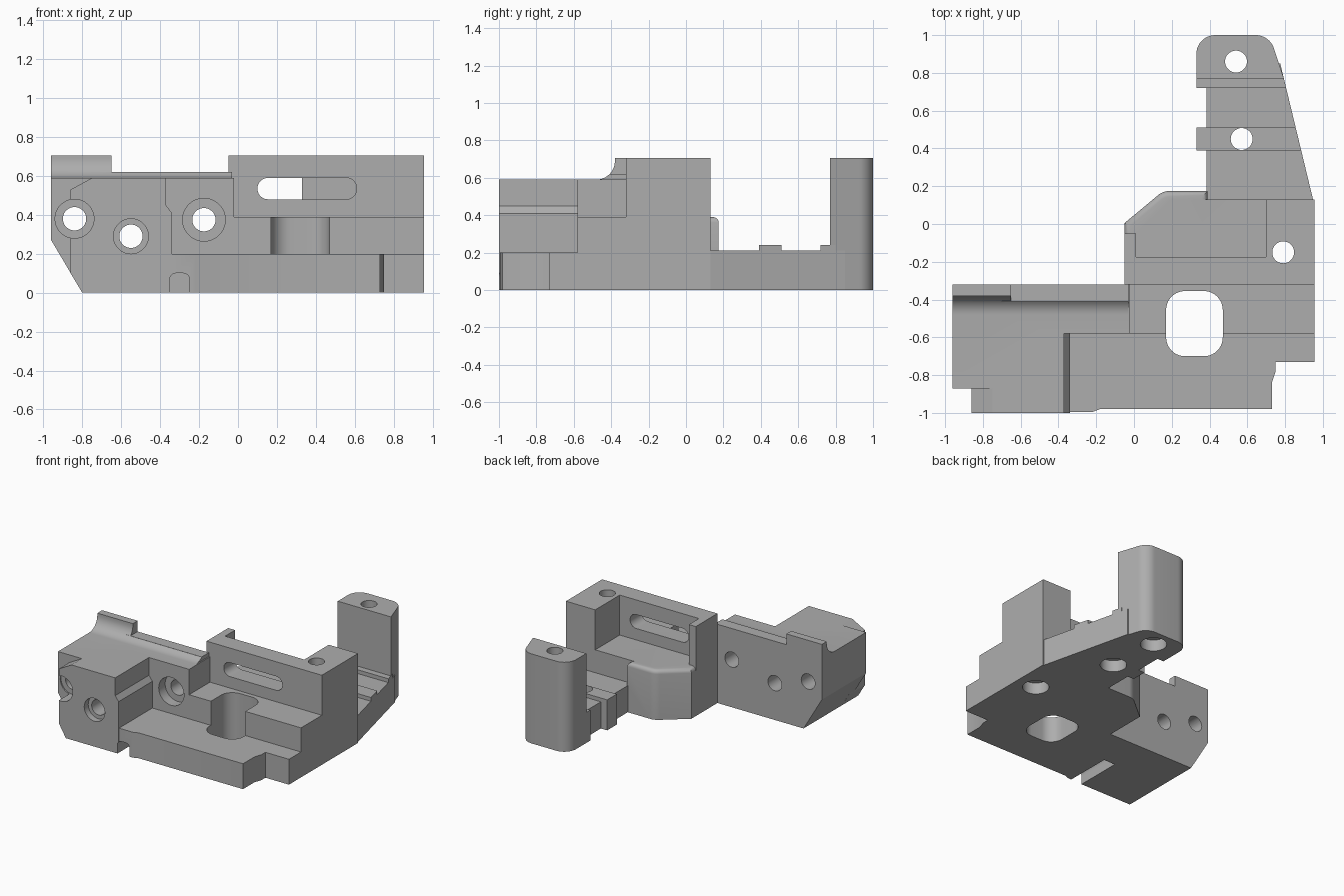
import bpy, bmesh, math
from mathutils import Vector

if "Cube" in bpy.data.objects:
    bpy.data.objects.remove(bpy.data.objects["Cube"], do_unlink=True)

grey = bpy.data.materials.new("machined grey")
grey.use_nodes = True
colour = (0.42, 0.42, 0.42, 1)
grey.diffuse_color = colour
grey.node_tree.nodes["Principled BSDF"].inputs["Base Color"].default_value = colour

# Maps a profile point and a depth to 3D for each extrusion axis
PLACE = {"x": lambda u, v, d: (d, u, v),
         "y": lambda u, v, d: (u, d, v),
         "z": lambda u, v, d: (u, v, d)}


def prism(name, profile, axis, start, end, round_top=0):
    bm = bmesh.new()
    place = PLACE[axis]
    low = [bm.verts.new(place(u, v, start)) for u, v in profile]
    high = [bm.verts.new(place(u, v, end)) for u, v in profile]
    bm.faces.new(low)
    top = bm.faces.new(high)
    for i in range(len(low)):
        j = (i + 1) % len(low)
        bm.faces.new((low[i], low[j], high[j], high[i]))
    bmesh.ops.recalc_face_normals(bm, faces=bm.faces)
    if round_top:
        bmesh.ops.bevel(bm, geom=list(top.edges), offset=round_top, segments=5,
                        profile=0.5, affect="EDGES")
    mesh = bpy.data.meshes.new(name)
    bm.to_mesh(mesh)
    bm.free()
    mesh.materials.append(grey)
    obj = bpy.data.objects.new(name, mesh)
    bpy.context.scene.collection.objects.link(obj)
    return obj


def rect(u0, v0, u1, v1):
    return [(u0, v0), (u1, v0), (u1, v1), (u0, v1)]


def arc(u, v, r, a0, a1, n=10):
    return [(u + r * math.cos(math.radians(a0 + (a1 - a0) * i / n)),
             v + r * math.sin(math.radians(a0 + (a1 - a0) * i / n))) for i in range(n + 1)]


def circle(u, v, r):
    return arc(u, v, r, 0, 360, 36)[:-1]


def rounded(u0, v0, u1, v1, r):
    return (arc(u1 - r, v1 - r, r, 0, 90) + arc(u0 + r, v1 - r, r, 90, 180)
            + arc(u0 + r, v0 + r, r, 180, 270) + arc(u1 - r, v0 + r, r, 270, 360))


def combine(body, tool, operation):
    tool.hide_render = True
    mod = body.modifiers.new("cut", "BOOLEAN")
    mod.operation, mod.solver, mod.object = operation, "EXACT", tool
    bpy.context.view_layer.update()
    graph = bpy.context.evaluated_depsgraph_get()
    mesh = bpy.data.meshes.new_from_object(body.evaluated_get(graph))
    body.modifiers.clear()
    body.data = mesh
    bpy.data.objects.remove(tool, do_unlink=True)


# Base slab with stepped front corner
body = prism("bracket_body", [(-0.4, -0.995), (-0.22, -0.995), (-0.18, -0.98), (0.73, -0.98),
             (0.73, -0.84), (0.75, -0.78), (0.75, -0.73), (0.955, -0.73),
             (0.955, -0.2), (0, -0.2), (0, -0.32), (-0.4, -0.32)], "z", 0, 0.2)

# Clamp block, full width at the rear and chamfered at the front
side = [(-0.8, 0), (-0.34, 0), (-0.34, 0.41), (-0.37, 0.45), (-0.37, 0.59)]
solids = [
    prism("clamp_rear", side + [(-0.96, 0.59), (-0.96, 0.27)], "y", -0.87, -0.32),
    prism("clamp_front", side + [(-0.75, 0.59), (-0.86, 0.53), (-0.86, 0.1)], "y", -1, -0.8),
    prism("clamp_bridge", rect(-0.45, -0.58, -0.02, -0.32), "z", 0, 0.59),
]

# Curved rear lip, tall on one end and low along the rest
curve = arc(-0.48, 0.69, 0.1, -90, 0)
low_curve = [p for p in curve if p[1] < 0.62] + [(-0.41, 0.62)]
solids += [
    prism("tall_lip", [(-0.32, 0.5), (-0.48, 0.5)] + curve + [(-0.38, 0.705), (-0.32, 0.705)],
          "x", -0.96, -0.65),
    prism("low_lip", [(-0.32, 0.5), (-0.48, 0.5)] + low_curve + [(-0.32, 0.62)],
          "x", -0.7, -0.03),
]

# Stepped housing with a walled pocket open to the rear
solids += [
    prism("housing_step", rect(-0.03, -0.58, 0.955, -0.2), "z", 0, 0.39),
    prism("pocket_floor", [(-0.05, -0.25), (0.39, -0.25), (0.39, 0.175)]
          + arc(0.19, 0.075, 0.1, 90, 135) + [(-0.05, 0.005)], "z", 0, 0.39, 0.03),
    prism("housing_floor", rect(0.2, -0.3, 0.955, 0.13), "z", 0, 0.39),
    prism("housing_walls", [(-0.05, -0.32), (0.955, -0.32), (0.955, 0.13), (0.7, 0.13),
          (0.7, -0.175), (0.01, -0.175), (0.01, -0.05), (-0.05, -0.05)], "z", 0, 0.705),
]


# Tapered arm, its cross ribs and the end post
def edge(y):
    return 0.955 - (y - 0.1) * 0.241


def arm_part(name, x, y0, y1, height):
    return prism(name, [(x, y0), (edge(y0), y0), (edge(y1), y1), (x, y1)], "z", 0, height)


solids += [
    arm_part("arm", 0.385, 0.1, 0.85, 0.21),
    arm_part("middle_rib", 0.33, 0.39, 0.51, 0.24),
    arm_part("post_rib", 0.33, 0.72, 0.8, 0.24),
    prism("end_post", [(0.33, 0.77), (edge(0.77), 0.77)] + arc(0.645, 0.9, 0.1, 14, 90)
          + arc(0.43, 0.9, 0.1, 90, 180), "z", 0, 0.705),
]
for part in solids:
    combine(body, part, "UNION")

# Window, slot and groove
cutters = [
    prism("window", rounded(0.17, -0.7, 0.47, -0.355, 0.1), "z", -0.1, 0.5),
    prism("wall_slot", rounded(0.1, 0.48, 0.61, 0.59, 0.054), "y", -0.4, -0.1),
    prism("under_groove", [(-0.35, -0.1), (-0.25, -0.1)] + arc(-0.28, 0.07, 0.03, 0, 90, 5)
          + arc(-0.32, 0.07, 0.03, 90, 180, 5), "y", -1.1, -0.63),
]

# Horizontal bolt holes with counterbores: x, z, wide radius, wide depth
for x, z, r, depth in [(-0.84, 0.38, 0.1, -0.86), (-0.55, 0.29, 0.09, -0.95),
                       (-0.175, 0.375, 0.11, -0.5)]:
    cutters.append(prism("bolt_hole", circle(x, z, 0.06), "y", -1.1, -0.2))
    cutters.append(prism("bolt_recess", circle(x, z, r), "y", -1.1, depth))

# Vertical bolt holes, recessed from below
for x, y in [(0.79, -0.15), (0.57, 0.45), (0.54, 0.86)]:
    cutters.append(prism("post_hole", circle(x, y, 0.058), "z", -0.1, 0.9))
    cutters.append(prism("post_recess", circle(x, y, 0.095), "z", -0.1, 0.09))
for part in cutters:
    combine(body, part, "DIFFERENCE")

# Clean the surface and smooth the curved walls
bm = bmesh.new()
bm.from_mesh(body.data)
bmesh.ops.remove_doubles(bm, verts=bm.verts, dist=0.0003)
bm.to_mesh(body.data)
bm.free()
bpy.ops.object.select_all(action="DESELECT")
body.select_set(True)
bpy.context.view_layer.objects.active = body
bpy.ops.object.shade_smooth_by_angle(angle=math.radians(25))
